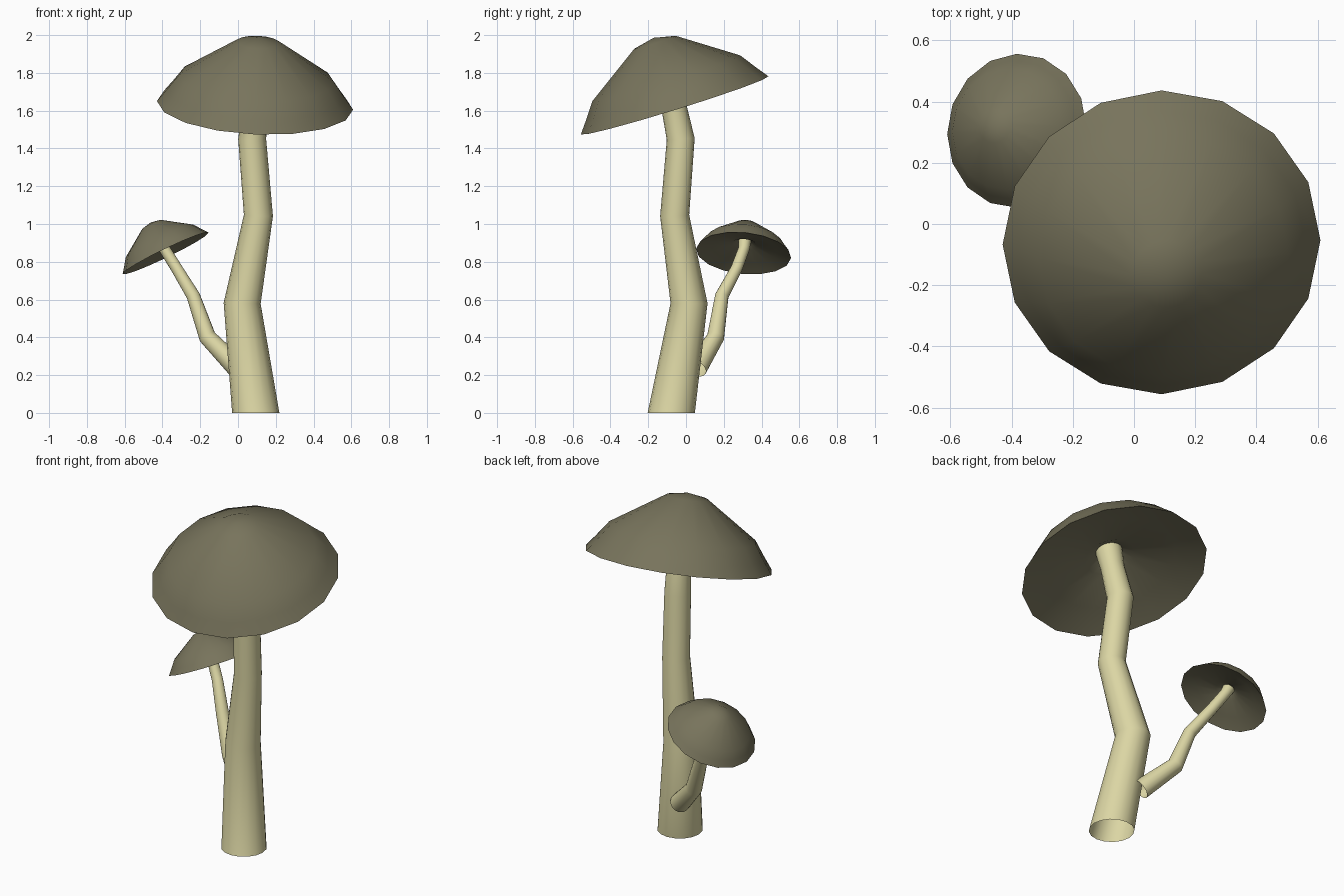
import bpy, bmesh, math
from mathutils import Vector

if "Cube" in bpy.data.objects:
    bpy.data.objects.remove(bpy.data.objects["Cube"])

SIDES = 16


def material(name, color):
    m = bpy.data.materials.new(name)
    m.diffuse_color = (*color, 1)
    m.use_nodes = True
    m.node_tree.nodes["Principled BSDF"].inputs["Base Color"].default_value = m.diffuse_color
    return m


CAP = material("cap_olive", (0.187, 0.174, 0.107))
STEM = material("stem_cream", (0.71, 0.67, 0.37))


def loft(name, rings, mat, sharp_angle):
    """Skin a list of (centre, axis, radius) rings; radius 0 makes a tip."""
    bm = bmesh.new()
    loops = []
    for centre, axis, radius in rings:
        axis = axis.normalized()
        if radius == 0:
            loops.append([bm.verts.new(centre)] * SIDES)
            continue
        u = (Vector((1, 0, 0)) - axis * axis.x).normalized()
        v = axis.cross(u)
        angles = [2 * math.pi * i / SIDES for i in range(SIDES)]
        loops.append([bm.verts.new(centre + radius * (u * math.cos(a) + v * math.sin(a)))
                      for a in angles])
    for a, b in zip(loops, loops[1:]):
        for i in range(SIDES):
            j = (i + 1) % SIDES
            corners = list(dict.fromkeys((a[i], a[j], b[j], b[i])))
            bm.faces.new(corners)
    mesh = bpy.data.meshes.new(name)
    bm.to_mesh(mesh)
    bm.free()
    obj = bpy.data.objects.new(name, mesh)
    bpy.context.collection.objects.link(obj)
    mesh.materials.append(mat)
    bpy.ops.object.select_all(action='DESELECT')
    obj.select_set(True)
    bpy.context.view_layer.objects.active = obj
    bpy.ops.object.shade_smooth_by_angle(angle=math.radians(sharp_angle))
    return obj


def stem(name, points, first_axis=None):
    """Bent tapering stalk through (x, y, z, radius) points."""
    pos = [Vector(p[:3]) for p in points]
    rings = []
    for i, p in enumerate(points):
        before = pos[i] - pos[i - 1] if i else pos[1] - pos[0]
        after = pos[i + 1] - pos[i] if i < len(pos) - 1 else before
        axis = before.normalized() + after.normalized()
        if i == 0 and first_axis:
            axis = Vector(first_axis)
        rings.append((pos[i], axis, p[3]))
    loft(name, rings, STEM, 60)


# Cap profile (radius, height): hollow gills, rim, then dome up to the tip
PROFILE = [(0.065, 0.15), (0.14, 0.105), (0.36, 0.06), (0.52, 0.0), (0.47, 0.066),
           (0.41, 0.15), (0.115, 0.35), (0, 0.375)]


def cap(name, centre, axis, scale):
    centre, axis = Vector(centre), Vector(axis).normalized()
    loft(name, [(centre + axis * h * scale, axis, r * scale) for r, h in PROFILE], CAP, 70)


# Large mushroom
stem("large_stem", [(0.094, -0.078, 0, 0.125), (0.022, 0.016, 0.58, 0.098),
                    (0.108, -0.06, 1.045, 0.077), (0.075, -0.028, 1.45, 0.074),
                    (0.093, -0.07, 1.65, 0.066), (0.096, -0.1, 1.775, 0.075)], (0, 0, 1))
cap("large_cap", (0.09, -0.06, 1.628), (0.048, -0.31, 1), 1.0)

# Small mushroom branching off the large stem
stem("small_stem", [(0.0, 0.055, 0.235, 0.056), (-0.162, 0.157, 0.402, 0.046),
                    (-0.237, 0.19, 0.62, 0.036), (-0.325, 0.268, 0.765, 0.031),
                    (-0.39, 0.307, 0.87, 0.03), (-0.415, 0.312, 0.915, 0.034)])
cap("small_cap", (-0.383, 0.305, 0.845), (-0.484, 0.1, 1), 0.486)
